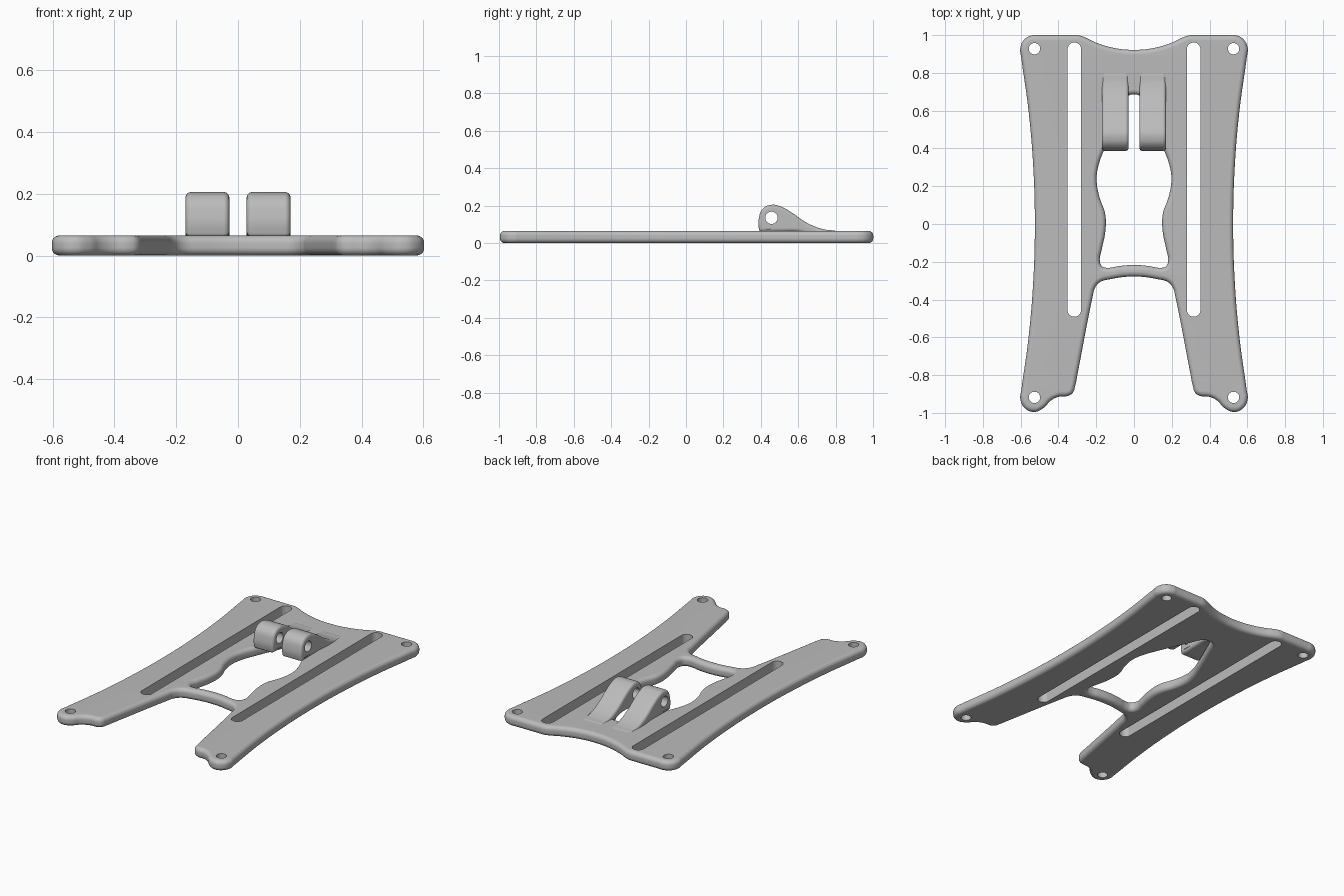
import bpy, bmesh, math
from mathutils import Matrix

cube = bpy.data.objects.get("Cube")
if cube:
    bpy.data.objects.remove(cube, do_unlink=True)

# Single grey finish
grey = bpy.data.materials.new("light_grey")
grey.use_nodes = True
colour = (0.5, 0.5, 0.5, 1)
grey.diffuse_color = colour
grey.node_tree.nodes["Principled BSDF"].inputs["Base Color"].default_value = colour

THICK = 0.065


def mirrored(half):
    """Close a half outline that starts and ends on the centre line."""
    return half + [(-x, y) for x, y in reversed(half[1:-1])]


def evaluated_mesh(obj):
    bpy.context.view_layer.update()
    deps = bpy.context.evaluated_depsgraph_get()
    return bpy.data.meshes.new_from_object(obj.evaluated_get(deps))


def rounded_slab(name, outlines, thick, radius, matrix):
    """Fill smooth outlines and give the slab rounded rims."""
    curve = bpy.data.curves.new(name, 'CURVE')
    curve.dimensions = '2D'
    curve.fill_mode = 'BOTH'
    curve.extrude = thick / 2 - radius
    curve.bevel_depth = radius
    curve.bevel_resolution = 4
    curve.offset = -radius
    for pts in outlines:
        spline = curve.splines.new('BEZIER')
        spline.bezier_points.add(len(pts) - 1)
        spline.resolution_u = 6
        spline.use_cyclic_u = True
        for bp, (x, y) in zip(spline.bezier_points, pts):
            bp.co = (x, y, 0)
            bp.handle_left_type = bp.handle_right_type = 'AUTO'
    temp = bpy.data.objects.new(name + "_curve", curve)
    bpy.context.collection.objects.link(temp)
    mesh = evaluated_mesh(temp)
    bpy.data.objects.remove(temp, do_unlink=True)
    bm = bmesh.new()
    bm.from_mesh(mesh)
    bmesh.ops.remove_doubles(bm, verts=bm.verts, dist=0.0002)
    bmesh.ops.recalc_face_normals(bm, faces=bm.faces)
    bm.transform(matrix)
    bm.to_mesh(mesh)
    bm.free()
    mesh.materials.clear()
    mesh.materials.append(grey)
    obj = bpy.data.objects.new(name, mesh)
    bpy.context.collection.objects.link(obj)
    return obj


def pin(bm, matrix, radius, stretch=0):
    """Add a cylinder, pulled into a slot shape along y by stretch."""
    made = bmesh.ops.create_cone(bm, cap_ends=True, segments=32, radius1=radius,
                                 radius2=radius, depth=0.5)["verts"]
    for v in made:
        if stretch:
            v.co.y += math.copysign(stretch / 2, v.co.y + 1e-5)
        v.co = matrix @ v.co


def cut(obj, bm):
    """Subtract the cutter geometry and drop the cutter."""
    mesh = bpy.data.meshes.new("cutter")
    bm.to_mesh(mesh)
    bm.free()
    cutter = bpy.data.objects.new("cutter", mesh)
    cutter.hide_render = True
    bpy.context.collection.objects.link(cutter)
    mod = obj.modifiers.new("holes", 'BOOLEAN')
    mod.operation = 'DIFFERENCE'
    mod.solver = 'EXACT'
    mod.object = cutter
    result = evaluated_mesh(obj)
    obj.modifiers.clear()
    obj.data = result
    bpy.data.objects.remove(cutter, do_unlink=True)


def finish(obj):
    bpy.ops.object.select_all(action='DESELECT')
    obj.select_set(True)
    bpy.context.view_layer.objects.active = obj
    bpy.ops.object.shade_smooth_by_angle(angle=math.radians(35))
    mod = obj.modifiers.new("clean_shading", 'WEIGHTED_NORMAL')
    mod.keep_sharp = True


# Base plate: waisted sides, two feet, notched back edge
side = [(0.525 + 0.075 * (y / 0.9) ** 2, y) for y in (0.88, 0.6, 0.3, 0, -0.3, -0.6, -0.88)]
outer = mirrored(
    [(0, 0.922), (0.1, 0.931), (0.2, 0.96), (0.27, 0.992), (0.3, 1.0), (0.33, 1.0),
     (0.5, 1.0), (0.535, 1.0), (0.58, 0.977), (0.602, 0.93)] + side +
    [(0.602, -0.925), (0.58, -0.973), (0.53, -0.995), (0.48, -0.975), (0.44, -0.935),
     (0.4, -0.915), (0.35, -0.91), (0.325, -0.895), (0.312, -0.86), (0.3, -0.8),
     (0.22, -0.39), (0.207, -0.34), (0.18, -0.308), (0.13, -0.293), (0, -0.278)])
window = mirrored(
    [(0, -0.217), (0.08, -0.223), (0.14, -0.232), (0.168, -0.225), (0.181, -0.195),
     (0.172, -0.14), (0.152, -0.04), (0.152, 0.05), (0.185, 0.15), (0.198, 0.24),
     (0.185, 0.32), (0.155, 0.4), (0.06, 0.62), (0.04, 0.665), (0.022, 0.683), (0, 0.685)])
plate = rounded_slab("base_plate", [outer, window], THICK, 0.025,
                     Matrix.Translation((0, 0, THICK / 2)))

# Long slots and corner screw holes
bm = bmesh.new()
for s in (-1, 1):
    pin(bm, Matrix.Translation((s * 0.316, 0.235, 0)), 0.036, 1.38)
    for y in (0.928, -0.918):
        pin(bm, Matrix.Translation((s * 0.527, y, 0)), 0.03)
cut(plate, bm)
finish(plate)

# Pair of hinge lugs with a cross hole
lug_profile = [(0.39, 0.075), (0.39, 0.135), (0.411, 0.184), (0.46, 0.205), (0.51, 0.194),
               (0.57, 0.16), (0.63, 0.118), (0.69, 0.088), (0.75, 0.071), (0.8, 0.065),
               (0.83, 0.05), (0.8, 0.012), (0.74, 0.012), (0.67, 0.04), (0.61, 0.058),
               (0.5, 0.06), (0.41, 0.06), (0.395, 0.064)]
upright = Matrix(((0, 0, 1, 0), (1, 0, 0, 0), (0, 1, 0, 0), (0, 0, 0, 1)))
for s, name in ((1, "left_hinge_lug"), (-1, "right_hinge_lug")):
    place = Matrix.Translation((s * 0.099, 0, 0)) @ upright
    lug = rounded_slab(name, [lug_profile], 0.142, 0.018, place)
    bm = bmesh.new()
    pin(bm, Matrix.Translation((0, 0.457, 0.135)) @ Matrix.Rotation(math.pi / 2, 4, 'Y'), 0.033)
    cut(lug, bm)
    finish(lug)
